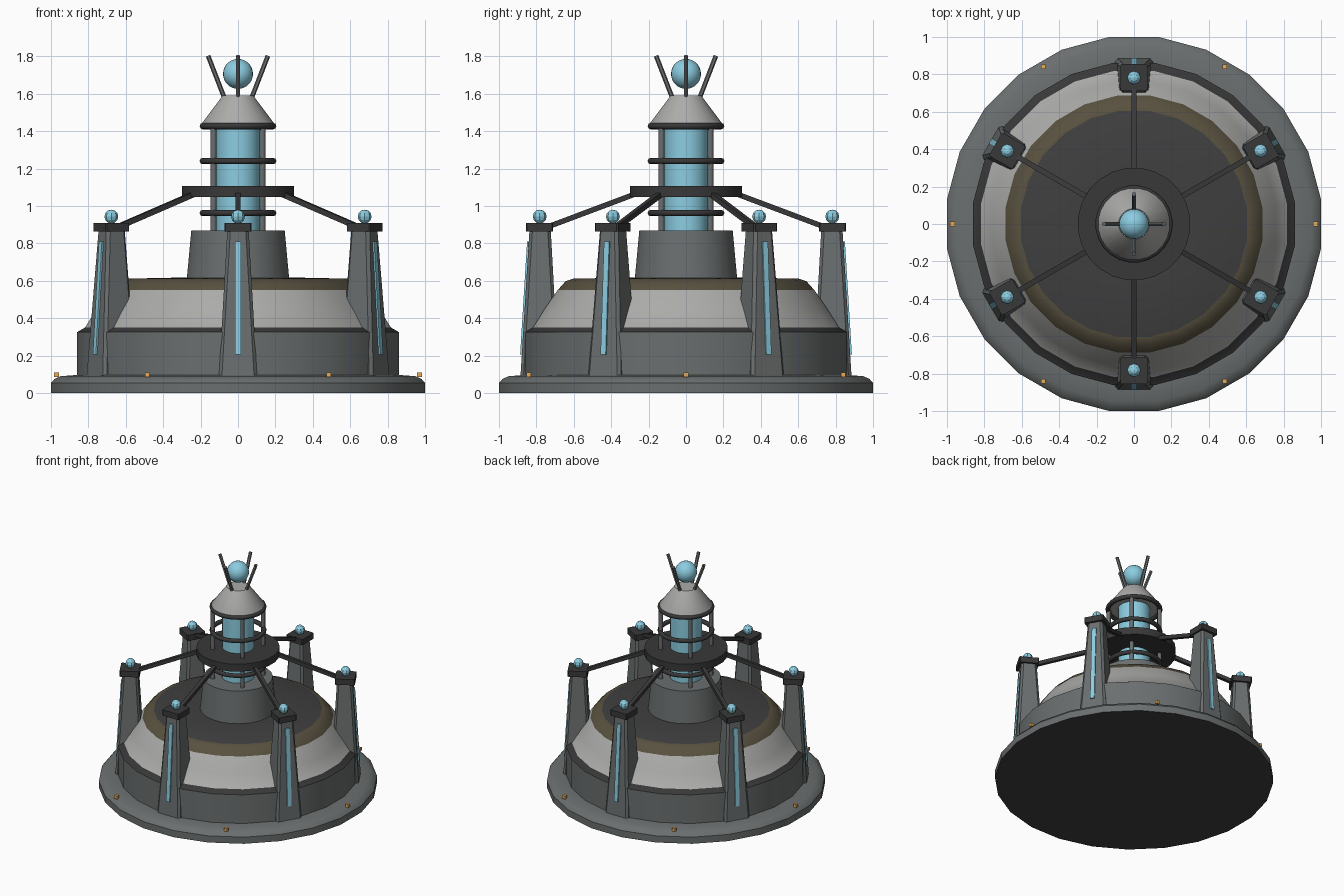
import bpy, bmesh, math
from mathutils import Vector, Matrix

if "Cube" in bpy.data.objects:
    bpy.data.objects.remove(bpy.data.objects["Cube"])


def material(name, rgb):
    m = bpy.data.materials.new(name)
    m.diffuse_color = (*rgb, 1)
    m.use_nodes = True
    m.node_tree.nodes["Principled BSDF"].inputs["Base Color"].default_value = m.diffuse_color
    return m


GREY = material("steel grey", (0.145, 0.157, 0.157))
LIGHT = material("pale panel", (0.41, 0.41, 0.40))
ROOF = material("charcoal roof", (0.050, 0.050, 0.051))
DARK = material("dark metal", (0.040, 0.040, 0.041))
OLIVE = material("olive band", (0.098, 0.082, 0.050))
CYAN = material("glowing cyan", (0.26, 0.61, 0.75))
AMBER = material("amber lamp", (0.80, 0.42, 0.10))


def finish(bm, name, mats, smooth=None):
    bmesh.ops.recalc_face_normals(bm, faces=bm.faces)
    me = bpy.data.meshes.new(name)
    bm.to_mesh(me)
    bm.free()
    ob = bpy.data.objects.new(name, me)
    bpy.context.collection.objects.link(ob)
    for m in mats:
        me.materials.append(m)
    if smooth:
        bpy.ops.object.select_all(action='DESELECT')
        ob.select_set(True)
        bpy.context.view_layer.objects.active = ob
        bpy.ops.object.shade_smooth_by_angle(angle=math.radians(smooth))
    return ob


def lathe(name, profile, mats, n=24, bands=None, bottom=0, smooth=30):
    """Revolve (radius, z) points; bands gives a material index per step."""
    bm = bmesh.new()
    rings = []
    for r, z in profile:
        rings.append([bm.verts.new((r * math.cos((i + .5) * math.tau / n),
                                    r * math.sin((i + .5) * math.tau / n), z))
                      for i in range(n)])
    for k in range(len(rings) - 1):
        for i in range(n):
            j = (i + 1) % n
            f = bm.faces.new((rings[k][i], rings[k][j], rings[k + 1][j], rings[k + 1][i]))
            f.material_index = bands[k] if bands else 0
    bm.faces.new(rings[0][::-1]).material_index = bottom
    bm.faces.new(rings[-1]).material_index = bands[-1] if bands else 0
    return finish(bm, name, mats, smooth)


def rod(name, a, b, radius, mat, sides=8, smooth=50):
    a, b = Vector(a), Vector(b)
    bm = bmesh.new()
    rot = (b - a).to_track_quat('Z', 'Y').to_matrix().to_4x4()
    if sides == 4:
        rot = rot @ Matrix.Rotation(math.pi / 4, 4, 'Z')
    bmesh.ops.create_cone(bm, cap_ends=True, segments=sides, radius1=radius, radius2=radius,
                          depth=(b - a).length,
                          matrix=Matrix.Translation((a + b) / 2) @ rot)
    return finish(bm, name, [mat], smooth)


def ball(name, centre, radius, mat, u, v, smooth=None):
    bm = bmesh.new()
    bmesh.ops.create_uvsphere(bm, u_segments=u, v_segments=v, radius=radius,
                              matrix=Matrix.Translation(centre))
    return finish(bm, name, [mat], smooth)


def block(name, sections, mat, turn, bevel=0):
    """Box lofted between two sections (r_in, r_out, half_width, z), turned about z."""
    bm = bmesh.new()
    loops = [[bm.verts.new(p) for p in ((a, -w, z), (b, -w, z), (b, w, z), (a, w, z))]
             for a, b, w, z in sections]
    lo, hi = loops
    bm.faces.new(lo[::-1])
    bm.faces.new(hi)
    for i in range(4):
        j = (i + 1) % 4
        bm.faces.new((lo[i], lo[j], hi[j], hi[i]))
    if bevel:
        bm.normal_update()
        uprights = [e for e in bm.edges if abs(e.verts[0].co.z - e.verts[1].co.z) > .01]
        bmesh.ops.bevel(bm, geom=uprights, offset=bevel, segments=1, affect='EDGES')
    bm.transform(Matrix.Rotation(turn, 4, 'Z'))
    return finish(bm, name, [mat])


def polar(r, angle, z):
    return (r * math.cos(angle), r * math.sin(angle), z)


# Foundation disc with a rounded rim and dark underside, and the drum on it
lathe("base_disc", [(1.0086, 0), (1.0086, .053), (.99, .075), (.955, .09), (.86, .097)],
      [GREY, ROOF], bottom=1)
lathe("drum", [(.868, .08), (.868, .325)], [GREY])

# Domed roof: dark ledge, pale slope, olive band, charcoal top
lathe("dome", [(.868, .325), (.825, .35), (.765, .445), (.692, .55), (.65, .597), (.61, .611), (.27, .618)],
      [DARK, LIGHT, OLIVE, ROOF], bands=[0, 1, 1, 2, 2, 3, 3], smooth=35)

# Central plinth and glowing core
lathe("plinth", [(.277, .60), (.252, .868)], [GREY])
lathe("core", [(.116, .86), (.116, 1.44)], [CYAN])

# Cage around the core
for i in range(4):
    a = math.pi / 4 + i * math.pi / 2
    rod("cage_post", polar(.185, a, .86), polar(.185, a, 1.43), .016, GREY)
for z in (.962, 1.24, 1.427):
    bpy.ops.mesh.primitive_torus_add(major_radius=.19, minor_radius=.017, major_segments=24,
                                     minor_segments=8, location=(0, 0, z),
                                     rotation=(0, 0, math.pi / 24))
    ring = bpy.context.object
    ring.name = "cage_ring"
    ring.data.materials.append(DARK)
    bpy.ops.object.shade_smooth_by_angle(angle=math.radians(50))
lathe("collar", [(.302, 1.047), (.302, 1.106)], [DARK])

# Tapered cap, top orb and prongs
lathe("cap", [(.195, 1.43), (.192, 1.445), (.083, 1.59)], [LIGHT], smooth=40)
ball("top_orb", (0, 0, 1.706), .08, CYAN, 24, 14, 40)
for i in range(4):
    a = i * math.pi / 2
    rod("prong", polar(.07, a, 1.57), polar(.16, a, 1.803), .0125, GREY, 6)

# Six pillars with heads, orbs, light strips and struts; six rim lamps
for i in range(6):
    a = math.pi / 6 + i * math.pi / 3
    block("pillar", [(.68, .885, .102, .09), (.723, .837, .057, .87)], GREY, a, .016)
    block("pillar_head", [(.71, .855, .072, .864), (.71, .855, .072, .91)], DARK, a, .006)
    outer = [.885 - .048 * (z - .09) / .78 for z in (.205, .81)]
    block("light_strip", [(outer[0] - .01, outer[0] + .009, .016, .205),
                          (outer[1] - .01, outer[1] + .009, .016, .81)], CYAN, a)
    ball("pillar_orb", polar(.782, a, .943), .037, CYAN, 8, 6)
    rod("strut", polar(.74, a, .888), polar(.25, a, 1.072), .02, DARK, 4, None)

    # Square lamps stay aligned with the axes
    bm = bmesh.new()
    bmesh.ops.create_cube(bm, size=.025,
                          matrix=Matrix.Translation(polar(.97, a - math.pi / 6, .097)))
    finish(bm, "rim_lamp", [AMBER])
